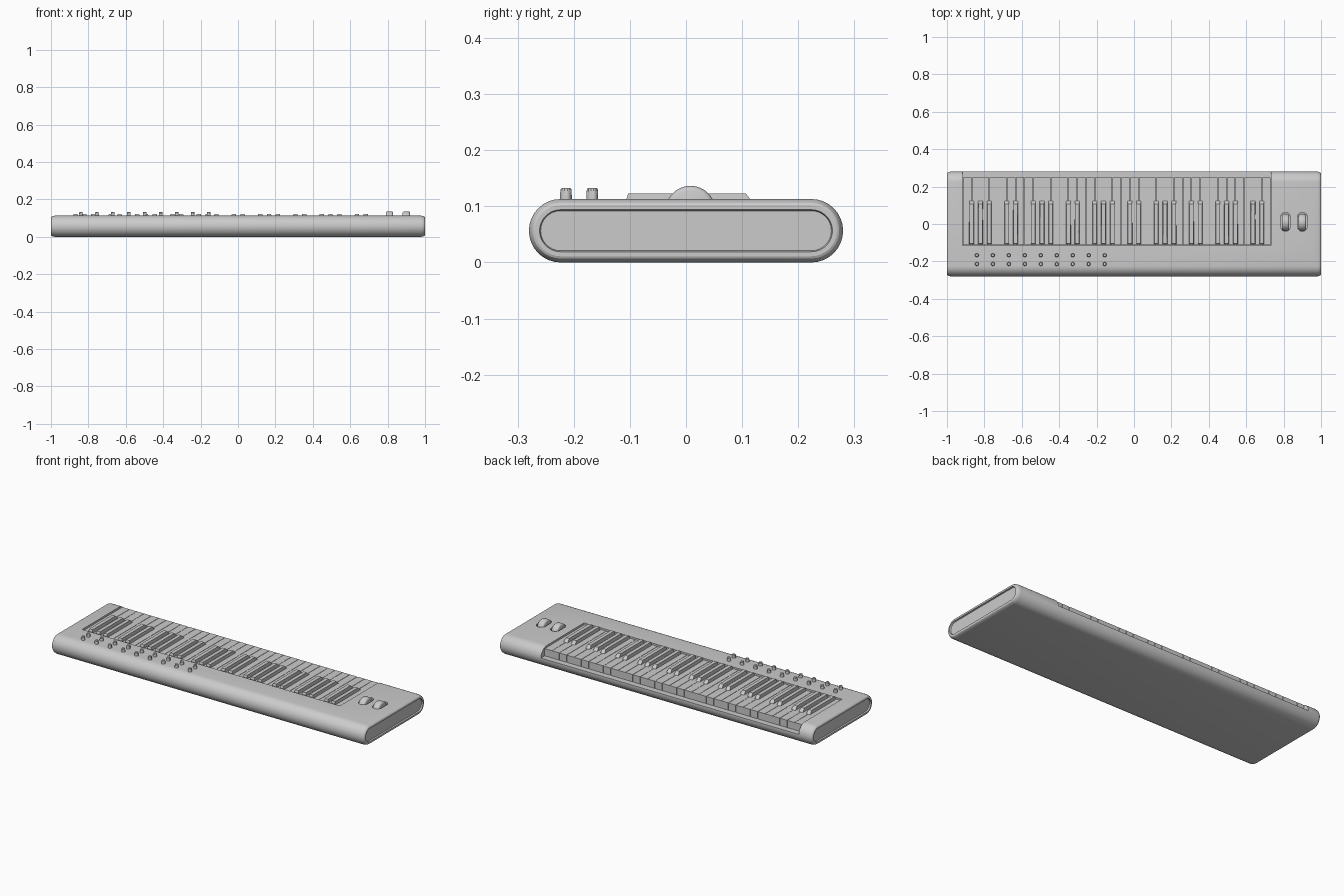
import bpy, bmesh, math

if "Cube" in bpy.data.objects:
    bpy.data.objects.remove(bpy.data.objects["Cube"])

R = 0.0565          # body end radius (half thickness)
HALF_Y = 0.28
KEY_X0, KEY_X1 = -0.915, 0.73
N_WHITE = 35
PITCH = (KEY_X1 - KEY_X0) / N_WHITE


def make_object(name, bm, smooth=None):
    bmesh.ops.recalc_face_normals(bm, faces=bm.faces[:])
    mesh = bpy.data.meshes.new(name)
    bm.to_mesh(mesh)
    bm.free()
    ob = bpy.data.objects.new(name, mesh)
    bpy.context.collection.objects.link(ob)
    if smooth:
        shade(ob, smooth)
    return ob


def activate(ob):
    bpy.ops.object.select_all(action='DESELECT')
    ob.select_set(True)
    bpy.context.view_layer.objects.active = ob


def shade(ob, angle):
    activate(ob)
    bpy.ops.object.shade_smooth_by_angle(angle=math.radians(angle))


def stadium(half_len, r, n=16):
    """Outline of a bar with round ends, long axis first."""
    pts = []
    for side, start in ((1, -math.pi / 2), (-1, math.pi / 2)):
        for i in range(n + 1):
            a = start + math.pi * i / n
            pts.append((side * (half_len - r) + r * math.cos(a), r * math.sin(a)))
    return pts


def loft(bm, rings):
    """Skin a list of equally long point rings and cap both ends."""
    loops = [[bm.verts.new(p) for p in ring] for ring in rings]
    for a, b in zip(loops, loops[1:]):
        for i in range(len(a)):
            j = (i + 1) % len(a)
            bm.faces.new((a[i], a[j], b[j], b[i]))
    bm.faces.new(loops[0])
    bm.faces.new(loops[-1])


def box(bm, lo, hi):
    ring = lambda z: [(lo[0], lo[1], z), (hi[0], lo[1], z), (hi[0], hi[1], z), (lo[0], hi[1], z)]
    loft(bm, [ring(lo[2]), ring(hi[2])])


def cut(ob, cutter):
    mod = ob.modifiers.new("cut", 'BOOLEAN')
    mod.operation, mod.object, mod.solver = 'DIFFERENCE', cutter, 'EXACT'
    activate(ob)
    bpy.ops.object.modifier_apply(modifier=mod.name)
    bpy.data.objects.remove(cutter)


# Body: stadium section along x, rounded rim and recessed end panels
half = [(0.98, 0.0), (0.992, 0.003), (0.998, 0.007), (1.0, 0.011), (1.0, 0.019), (0.992, 0.021)]
sections = [(-x, d) for x, d in reversed(half)] + half
bm = bmesh.new()
loft(bm, [[(x, y, z + R) for y, z in stadium(HALF_Y - d, R - d)] for x, d in sections])
body = make_object("body", bm)

# Key bed, open towards the back
bm = bmesh.new()
box(bm, (KEY_X0 - 0.002, -0.115, 0.06), (KEY_X1 + 0.002, 0.4, 0.2))
cut(body, make_object("key_bed_cutter", bm))

# Slots for the control wheels
WHEEL_X = (0.81, 0.90)
for x in WHEEL_X:
    bm = bmesh.new()
    loft(bm, [[(x + v, 0.012 + u, z) for u, v in stadium(0.051, 0.0265, 8)] for z in (0.085, 0.2)])
    cut(body, make_object("slot_cutter", bm))
shade(body, 25)

# White keys
bm = bmesh.new()
for i in range(N_WHITE):
    x = KEY_X0 + i * PITCH
    box(bm, (x + 0.001, -0.113, 0.062), (x + PITCH - 0.001, 0.249, 0.104))
make_object("white_keys", bm)

# Black keys: side profile with sloped tip, narrower at the top
profile = [(-0.106, 0.09, 0.0135), (-0.106, 0.114, 0.0125), (-0.103, 0.1225, 0.0105),
           (0.107, 0.1225, 0.0105), (0.112, 0.116, 0.0115), (0.125, 0.103, 0.0135),
           (0.125, 0.09, 0.0135)]
bm = bmesh.new()
for k in range(1, N_WHITE):
    if k % 7 in (1, 2, 3, 5, 6):
        x = KEY_X0 + k * PITCH
        loft(bm, [[(x + s * w, y, z) for y, z, w in profile] for s in (-1, 1)])
make_object("black_keys", bm)

# Control wheels with rounded rims
for n, x in enumerate(WHEEL_X):
    rim = [(-0.020, 0.036), (-0.018, 0.041), (-0.012, 0.0445), (0.012, 0.0445), (0.018, 0.041), (0.020, 0.036)]
    bm = bmesh.new()
    loft(bm, [[(x + dx, 0.008 + r * math.cos(a), 0.092 + r * math.sin(a))
               for a in (2 * math.pi * i / 40 for i in range(40))] for dx, r in rim])
    make_object(f"control_wheel_{n + 1}", bm, 50)

# Fluted knobs in two rows of nine
SEG = 24
bm = bmesh.new()
for i in range(9):
    for y in (-0.167, -0.214):
        x = -0.84 + i * 0.0854
        rings = []
        for z, r in ((0.108, 0.0105), (0.118, 0.0105), (0.130, 0.0098), (0.133, 0.0078)):
            ring = []
            for s in range(SEG):
                a = 2 * math.pi * s / SEG
                rr = r * (0.88 if s % 4 == 0 and z > 0.115 else 1.0)
                ring.append((x + rr * math.cos(a), y + rr * math.sin(a), z))
            rings.append(ring)
        loft(bm, rings)
make_object("knobs", bm, 30)
